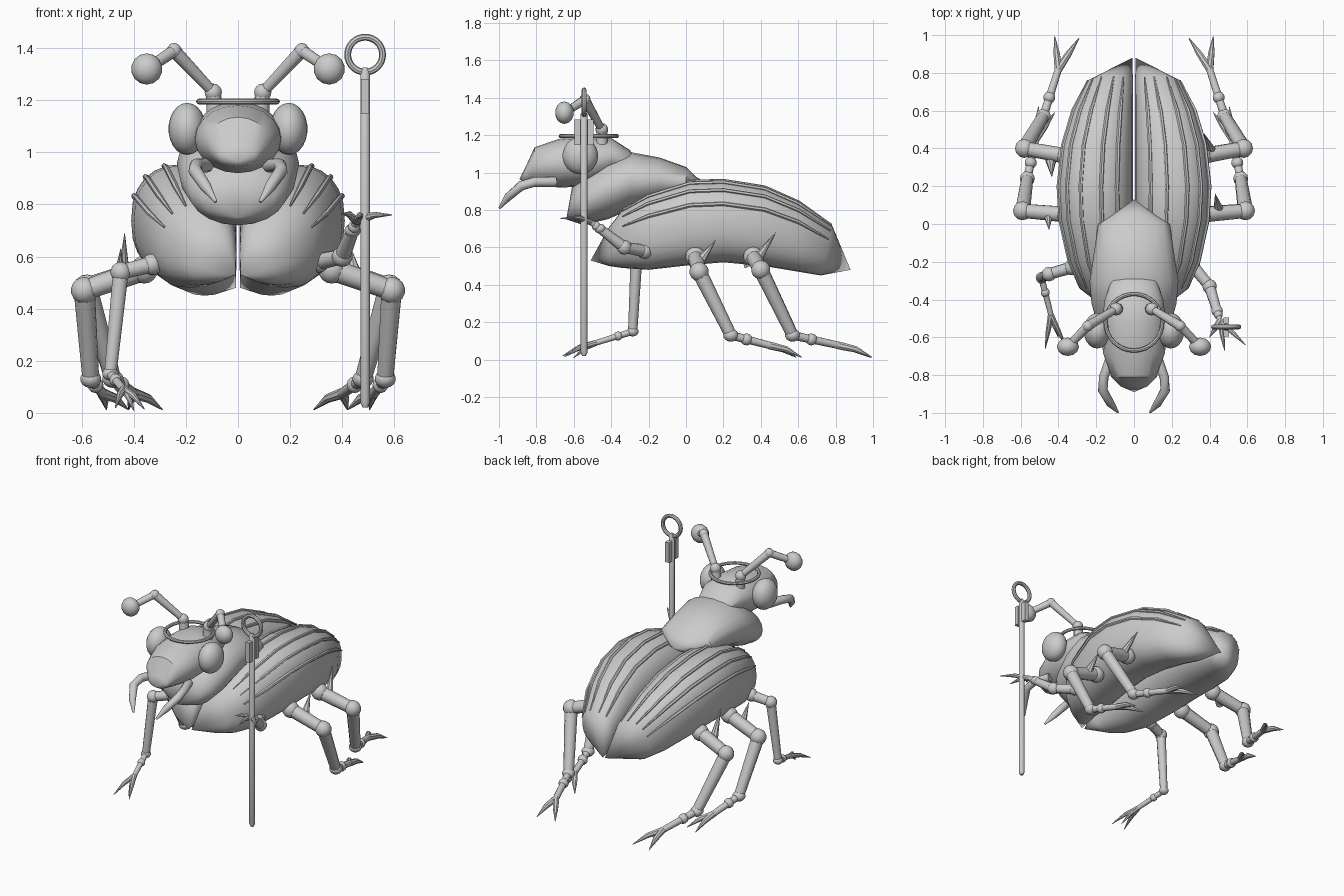
import bpy, bmesh, math
from math import sin, cos, pi, radians
from mathutils import Vector

if "Cube" in bpy.data.objects:
    bpy.data.objects.remove(bpy.data.objects["Cube"])

clay = bpy.data.materials.new("pale_grey")
clay.use_nodes = True
clay.diffuse_color = (0.6, 0.6, 0.6, 1)
clay.node_tree.nodes["Principled BSDF"].inputs["Base Color"].default_value = (0.6, 0.6, 0.6, 1)
parts = []


def finish(name, bm):
    bmesh.ops.recalc_face_normals(bm, faces=bm.faces)
    mesh = bpy.data.meshes.new(name)
    bm.to_mesh(mesh)
    bm.free()
    mesh.materials.append(clay)
    obj = bpy.data.objects.new(name, mesh)
    bpy.context.collection.objects.link(obj)
    parts.append(obj)
    return obj


def skin(name, rings, start=None, end=None):
    """Join rings of points; close each end with a point or a flat cap."""
    bm = bmesh.new()
    loops = [[bm.verts.new(p) for p in ring] for ring in rings]
    n = len(loops[0])
    for a, b in zip(loops, loops[1:]):
        for i in range(n):
            j = (i + 1) % n
            bm.faces.new((a[i], a[j], b[j], b[i]))
    for loop, tip in ((loops[0], start), (loops[-1], end)):
        if tip is None:
            bm.faces.new(loop)
        else:
            v = bm.verts.new(tip)
            for i in range(n):
                bm.faces.new((loop[i], loop[(i + 1) % n], v))
    return finish(name, bm)


def tube(name, points, radii, sides=10):
    pts = [Vector(p) for p in points]
    rings = []
    for i, p in enumerate(pts):
        d = (pts[min(i + 1, len(pts) - 1)] - pts[max(i - 1, 0)]).normalized()
        u = d.cross(Vector((0.31, 0.2, 1))).normalized()
        v = d.cross(u)
        rings.append([p + radii[i] * (u * cos(2 * pi * k / sides) + v * sin(2 * pi * k / sides))
                      for k in range(sides)])
    return skin(name, rings)


def ball(name, centre, size, segs=14):
    bm = bmesh.new()
    bmesh.ops.create_uvsphere(bm, u_segments=segs, v_segments=segs // 2 + 1, radius=1)
    bmesh.ops.scale(bm, vec=size, verts=bm.verts)
    bmesh.ops.translate(bm, vec=centre, verts=bm.verts)
    return finish(name, bm)


def ring(name, centre, major, minor, axis, thick=8):
    a, b = (Vector((1, 0, 0)), Vector((0, 1, 0))) if axis == "z" else (Vector((1, 0, 0)), Vector((0, 0, 1)))
    c = a.cross(b)
    bm = bmesh.new()
    grid = []
    for i in range(32):
        out = a * cos(i * pi / 16) + b * sin(i * pi / 16)
        grid.append([bm.verts.new(Vector(centre) + out * (major + minor * cos(2 * pi * k / thick))
                                  + c * minor * sin(2 * pi * k / thick)) for k in range(thick)])
    for i in range(32):
        for k in range(thick):
            g, h, m = grid[i], grid[(i + 1) % 32], (k + 1) % thick
            bm.faces.new((g[k], h[k], h[m], g[m]))
    return finish(name, bm)


def oval(y, cx, rx, cz, rz, n=20, lean=0):
    return [(cx + rx * cos(2 * pi * k / n), y + lean * sin(2 * pi * k / n), cz + rz * sin(2 * pi * k / n))
            for k in range(n)]


def flip(p, s):
    return (p[0] * s, p[1], p[2])


# Wing cases: rows of y, outer x, lowest z, highest z
CASE = [(-0.41, 0.2, 0.5, 0.71), (-0.34, 0.29, 0.49, 0.8), (-0.2, 0.35, 0.48, 0.88), (0.02, 0.4, 0.505, 0.95),
        (0.2, 0.41, 0.52, 0.955), (0.42, 0.385, 0.5, 0.92), (0.6, 0.33, 0.47, 0.84), (0.75, 0.25, 0.45, 0.72)]


def case_point(row, angle, grow=0.0):
    y, xo, lo, hi = row
    c, s = cos(angle), sin(angle)
    px = math.copysign(abs(c) ** 0.85, c)
    pz = math.copysign(abs(s) ** 0.85, s)
    x0 = 0.006
    return ((x0 + xo) / 2 + ((xo - x0) / 2 + grow) * px, y + (0.03 * s if y > 0.7 else 0),
            (lo + hi) / 2 + ((hi - lo) / 2 + grow) * pz)


for side, s in (("left", 1), ("right", -1)):
    rings = [[flip(case_point(r, 2 * pi * k / 24), s) for k in range(24)] for r in CASE]
    skin(side + "_wing_case", rings, (0.01 * s, -0.51, 0.53), (0.008 * s, 0.88, 0.48))
    # Raised ribs along each wing case
    for i, deg in enumerate((22, 47, 72, 97, 122)):
        path = [flip(case_point(r, radians(deg), 0.002), s) for r in CASE[1:]]
        tube(f"{side}_rib_{i + 1}", path, [0.004] + [0.011] * 5 + [0.004], 6)

# Thorax shield
THORAX = [(-0.61, 0.14, 0.83, 0.09), (-0.55, 0.19, 0.85, 0.13), (-0.42, 0.225, 0.91, 0.16),
          (-0.3, 0.235, 0.955, 0.155), (-0.14, 0.21, 0.96, 0.12), (0.0, 0.19, 0.945, 0.085),
          (0.05, 0.11, 0.93, 0.05)]
skin("thorax", [oval(y, 0, rx, cz, rz) for y, rx, cz, rz in THORAX], (0, -0.64, 0.75), (0, 0.13, 0.93))

# Head with flattened snout
HEAD = [(-0.86, 0.07, 0.985, 0.04), (-0.81, 0.12, 1.035, 0.1), (-0.68, 0.165, 1.05, 0.13),
        (-0.52, 0.17, 1.06, 0.135), (-0.4, 0.155, 1.085, 0.1), (-0.3, 0.12, 1.07, 0.05)]
skin("head", [oval(y, 0, rx, cz, rz) for y, rx, cz, rz in HEAD], (0, -0.89, 0.965), (0, -0.25, 1.05))
ring("head_ring", (0, -0.52, 1.195), 0.15, 0.011, "z")

for side, s in (("left", 1), ("right", -1)):
    ball(side + "_eye", (0.195 * s, -0.565, 1.09), (0.072, 0.095, 0.1), 20)
    # Antenna
    base, elbow, club = [flip(p, s) for p in ((0.095, -0.45, 1.23), (0.245, -0.54, 1.39), (0.35, -0.65, 1.32))]
    tube(side + "_antenna_socket", [flip((0.085, -0.45, 1.13), s), base], [0.035, 0.028])
    ball(side + "_antenna_base", base, (0.034, 0.034, 0.034))
    tube(side + "_antenna_shaft", [base, elbow], [0.02, 0.026])
    ball(side + "_antenna_elbow", elbow, (0.03, 0.03, 0.03), 10)
    tube(side + "_antenna_tip", [elbow, club], [0.024, 0.021])
    ball(side + "_antenna_club", club, (0.06, 0.05, 0.06), 12)
    # Mandible
    jaw = ((0.12, -0.7, 0.95), (0.16, -0.81, 0.95), (0.165, -0.88, 0.93), (0.125, -0.95, 0.87), (0.085, -0.997, 0.81))
    tube(side + "_mandible", [flip(p, s) for p in jaw], [0.028, 0.026, 0.026, 0.022, 0.006])


def leg(name, hip, knee, ankle, toe, claws, r):
    """Thigh, shin, banded foot and tapering claws."""
    ball(name + "_hip", hip, (r * 1.25,) * 3)
    tube(name + "_thigh", [hip, knee], [r, r * 0.9])
    ball(name + "_knee", knee, (r * 1.2,) * 3, 12)
    tube(name + "_shin", [knee, ankle], [r * 0.95, r * 0.75])
    ball(name + "_ankle", ankle, (r * 0.95, r * 0.95, r * 0.8), 12)
    mid = Vector(ankle).lerp(Vector(toe), 0.4)
    tube(name + "_foot", [ankle, mid, toe], [r * 0.55, r * 0.5, r * 0.45])
    ball(name + "_foot_band", mid, (r * 0.75,) * 3, 10)
    for i, c in enumerate(claws):
        bend = Vector(toe).lerp(Vector(c), 0.5) + Vector((0, 0, 0.012))
        tube(f"{name}_claw_{i + 1}", [toe, bend, c], [r * 0.5, r * 0.4, 0.002], 8)


for side, s in (("left", 1), ("right", -1)):
    hind = [flip(p, s) for p in ((0.36, 0.36, 0.55), (0.58, 0.4, 0.48), (0.48, 0.57, 0.13), (0.4, 0.82, 0.075),
                                 (0.29, 0.985, 0.012), (0.42, 0.995, 0.012))]
    leg(side + "_hind_leg", *hind[:4], hind[4:], 0.043)
    middle = [flip(p, s) for p in ((0.36, 0.05, 0.55), (0.59, 0.07, 0.47), (0.565, 0.24, 0.13), (0.52, 0.45, 0.075),
                                   (0.505, 0.62, 0.012), (0.42, 0.59, 0.012))]
    leg(side + "_middle_leg", *middle[:4], middle[4:], 0.043)

# Front legs: one stands, the other is raised to grip the staff
leg("right_front_leg", (-0.33, -0.23, 0.57), (-0.45, -0.265, 0.54), (-0.49, -0.285, 0.15), (-0.44, -0.48, 0.09),
    [(-0.36, -0.65, 0.015), (-0.47, -0.66, 0.02), (-0.4, -0.6, 0.01)], 0.033)
leg("left_front_leg", (0.31, -0.22, 0.58), (0.4, -0.33, 0.6), (0.44, -0.46, 0.7), (0.455, -0.51, 0.735),
    [(0.59, -0.64, 0.76), (0.48, -0.67, 0.755), (0.4, -0.6, 0.765)], 0.033)

# Thigh spikes
for name, foot, tip in (("left_hind", (0.42, 0.37, 0.52), (0.37, 0.48, 0.68)),
                        ("left_middle", (0.45, 0.07, 0.52), (0.43, 0.16, 0.64)),
                        ("right_hind", (-0.44, 0.34, 0.5), (-0.435, 0.25, 0.69)),
                        ("right_middle", (-0.455, 0.06, 0.5), (-0.45, -0.03, 0.63))):
    tube(name + "_spike", [foot, tip], [0.03, 0.001], 8)

# Staff with side plates and a ring on top
sx, sy = 0.488, -0.545
tube("staff", [(sx, sy, 0.02), (sx, sy, 0.04), (sx, sy, 1.31), (sx, sy, 1.325)], [0.01, 0.019, 0.019, 0.01], 10)
for label, dy in (("front", -0.035), ("back", 0.035)):
    bm = bmesh.new()
    bmesh.ops.create_cube(bm, size=1)
    bmesh.ops.scale(bm, vec=(0.03, 0.032, 0.135), verts=bm.verts)
    bmesh.ops.translate(bm, vec=(sx, sy + dy, 1.215), verts=bm.verts)
    finish("staff_plate_" + label, bm)
ring("staff_ring", (sx, sy, 1.375), 0.067, 0.013, "y")

# Smooth shading with crisp edges
bpy.ops.object.select_all(action="DESELECT")
for obj in parts:
    obj.select_set(True)
bpy.context.view_layer.objects.active = parts[0]
bpy.ops.object.shade_smooth_by_angle(angle=radians(40))
